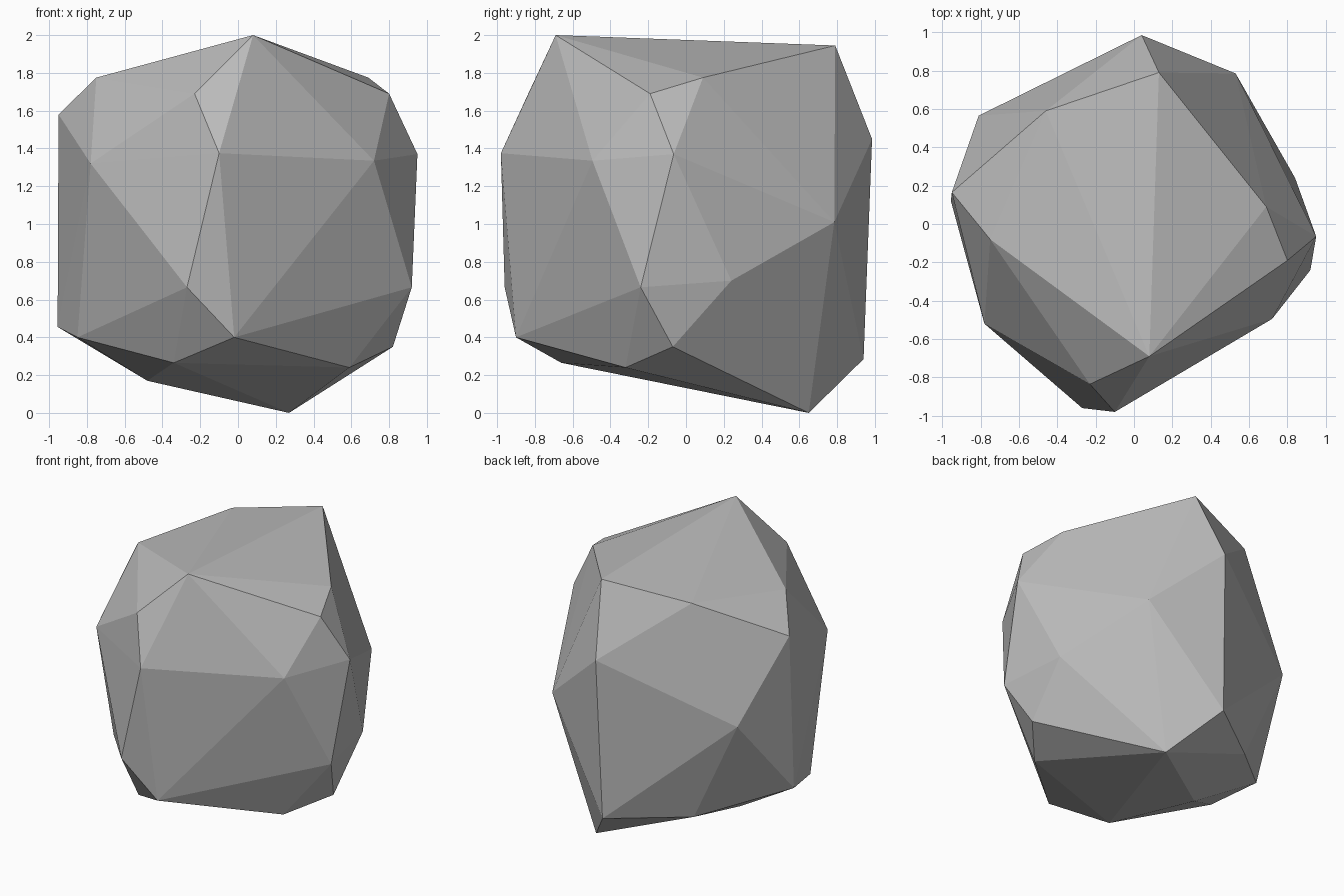
import bpy
import bmesh

# Remove the default cube only
default_cube = bpy.data.objects.get("Cube")
if default_cube:
    bpy.data.objects.remove(default_cube, do_unlink=True)


def make_material(name, colour):
    material = bpy.data.materials.new(name)
    material.use_nodes = True
    material.diffuse_color = colour
    shader = material.node_tree.nodes["Principled BSDF"]
    shader.inputs["Base Color"].default_value = colour
    shader.inputs["Roughness"].default_value = 0.9
    return material


def make_faceted_stone(name, corner_rings, material):
    """Wrap a tight convex skin around the corner points of a stone."""
    bm = bmesh.new()
    for ring in corner_rings.values():
        for corner in ring:
            bm.verts.new(corner)
    bmesh.ops.convex_hull(bm, input=bm.verts[:], use_existing_faces=False)
    # Drop any corner left under the skin
    loose = [v for v in bm.verts if not v.link_faces]
    bmesh.ops.delete(bm, geom=loose, context="VERTS")
    bmesh.ops.recalc_face_normals(bm, faces=bm.faces[:])
    for face in bm.faces:
        face.smooth = False

    mesh = bpy.data.meshes.new(name)
    bm.to_mesh(mesh)
    bm.free()
    mesh.materials.append(material)
    stone = bpy.data.objects.new(name, mesh)
    bpy.context.collection.objects.link(stone)
    return stone


# Chipped corners of the boulder, from the crown down to the foot
boulder_corners = {
    "crown": [
        (.08, -.69, 2), (.13, .79, 1.945), (-.46, .59, 1.85),
        (-.75, -.08, 1.775), (.69, .09, 1.775),
    ],
    "shoulder": [
        (.80, -.19, 1.69), (-.23, -.835, 1.69), (-.95, .165, 1.58),
        (.04, .985, 1.45),
    ],
    "waist": [
        (-.10, -.98, 1.375), (.95, -.065, 1.37), (.72, -.495, 1.335),
        (-.78, -.52, 1.32), (-.81, .565, 1.03), (.53, .785, 1.01),
    ],
    "lower_side": [
        (.84, .24, .70), (.92, -.24, .665), (-.27, -.96, .665),
        (-.955, .12, .455), (-.85, -.22, .40), (-.02, -.90, .40),
        (.82, -.07, .35),
    ],
    "foot": [
        (-.47, .58, .29), (.016, .94, .285), (-.34, -.66, .265),
        (.59, -.32, .24), (-.48, .05, .17), (.27, .65, 0),
    ],
}

stone_grey = make_material("stone_grey", (0.5, 0.5, 0.5, 1))
make_faceted_stone("boulder", boulder_corners, stone_grey)
